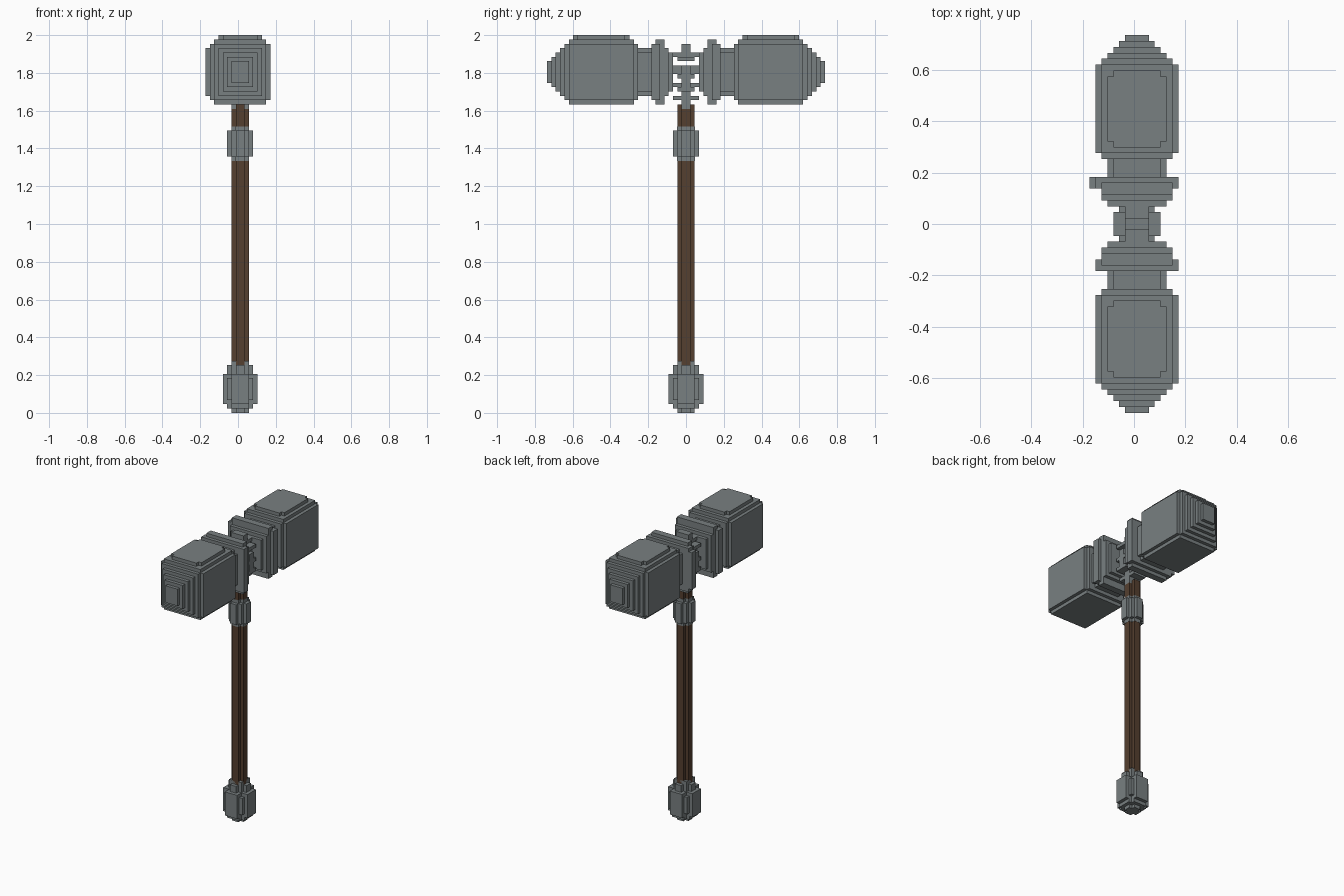
import bpy, bmesh

if "Cube" in bpy.data.objects:
    bpy.data.objects.remove(bpy.data.objects["Cube"])

V = 2 / 87      # edge length of one voxel; all sizes below are in voxels
CX = 0.5        # the tool's axis sits half a voxel right of x = 0
CZ = 78.5       # height of the head's axis


def material(name, rgb):
    m = bpy.data.materials.new(name)
    m.diffuse_color = (*rgb, 1)
    m.use_nodes = True
    m.node_tree.nodes["Principled BSDF"].inputs["Base Color"].default_value = m.diffuse_color
    return m


GREY = material("steel grey", (0.19, 0.215, 0.22))
BROWN = material("dark brown wood", (0.09, 0.05, 0.029))


def part(name, boxes, mat):
    """One object made of axis-aligned blocks (x0, x1, y0, y1, z0, z1)."""
    bm = bmesh.new()
    for x0, x1, y0, y1, z0, z1 in boxes:
        y0, y1 = min(y0, y1), max(y0, y1)
        cube = bmesh.ops.create_cube(bm, size=1)
        for v in cube["verts"]:
            v.co = ((x1 if v.co.x > 0 else x0) * V + CX * V,
                    (y1 if v.co.y > 0 else y0) * V,
                    (z1 if v.co.z > 0 else z0) * V)
    me = bpy.data.meshes.new(name)
    bm.to_mesh(me)
    bm.free()
    me.materials.append(mat)
    ob = bpy.data.objects.new(name, me)
    bpy.context.collection.objects.link(ob)
    return ob


def slab(s, hx, hz, y0, y1):
    """Block centred on the head axis, on side s."""
    return (-hx, hx, s * y0, s * y1, CZ - hz, CZ + hz)


def post(hx, hy, z0, z1):
    """Block centred on the handle axis."""
    return (-hx, hx, -hy, hy, z0, z1)


def cross(a, b, z0, z1):
    """Plus-shaped post, arms a long and b wide (half sizes)."""
    return [post(a, b, z0, z1), post(b, a, z0, z1)]


for s, side in ((-1, "front"), (1, "back")):
    # Hammer block with softened edges and a stepped striking face
    boxes = [slab(s, 7, 6.5, 12, 27), slab(s, 6, 7.5, 12, 27), slab(s, 6, 6.5, 11, 28)]
    boxes += [slab(s, h, h + 0.5, 27, 33 - (h - 1)) for h in (5, 4, 3, 2)]
    boxes += [(-5, 5, s * 14, s * 25, 86, 87), (-4, 4, s * 13, s * 26, 86, 87)]
    part(side + "_hammer_block", boxes, GREY)

    # Neck
    part(side + "_neck", [slab(s, 5, 4.5, 7.5, 11.5), slab(s, 4, 5.5, 7.5, 11.5)], GREY)

    # Stepped collar
    boxes = [slab(s, 5, 4.5, 3, 5), slab(s, 6, 5.5, 4, 6), slab(s, 6, 7.5, 5, 7),
             slab(s, 7, 6.5, 6, 8)]
    if s > 0:
        boxes.append((-8, -6.5, 6, 8, CZ - 5.5, CZ + 5.5))
    part(side + "_collar", boxes, GREY)

# Open cage joining the two collars: pierced post and cross bars
cage = [post(2, 1, 81, 85), post(2, 1, 70, 80)]
cage += [post(2, 3, z, z + 1) for z in (82, 79, 78, 75, 72)]
cage += [post(4, 2, z, z + 1) for z in (81, 77, 74)]
cage += [(x, x + 1, -2, 2, 73, 82) for x in (-4, 3)]
for c in cage[-2:]:
    cage.remove(c)
cage += [(x, x + 1, -1, 1, 74, 80) for x in (-4, 3)]
part("head_cage", cage, GREY)

# Wooden handle
part("handle", cross(2, 1, 8, 71), BROWN)

# Ring below the head
part("handle_ring", cross(3, 1, 59.0, 65) + [post(2, 2, 59, 65)]
     + cross(2.05, 1.05, 58, 66), GREY)

# Pommel
part("pommel", cross(2, 1, 0, 1) + cross(3, 2, 1, 2) + cross(4, 2, 2, 9)
     + [post(3, 3, 3, 8)] + cross(3, 1, 9, 11) + [post(2, 2, 9, 12)], GREY)
